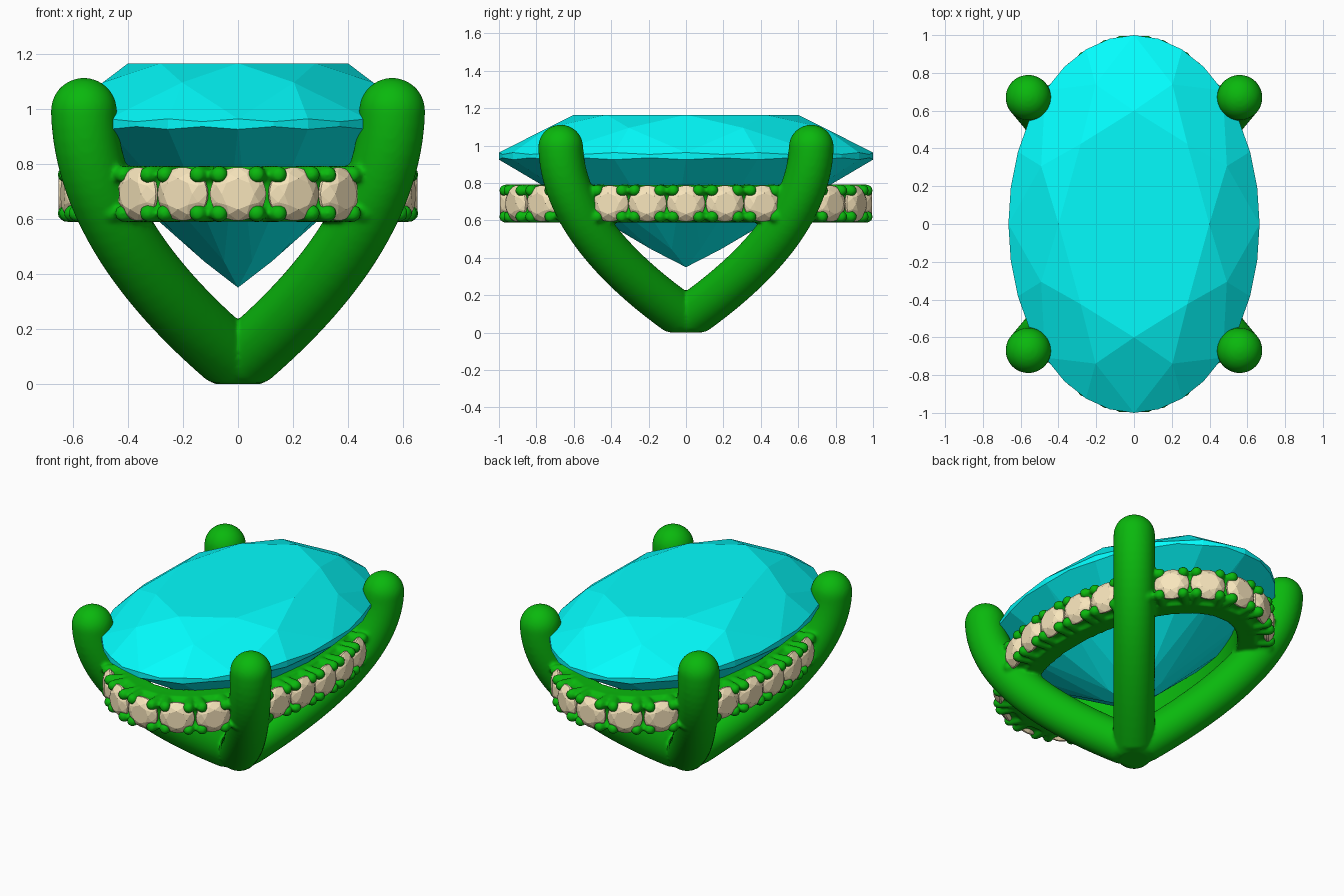
import bpy, bmesh, math
from mathutils import Vector, Matrix

if "Cube" in bpy.data.objects:
    bpy.data.objects.remove(bpy.data.objects["Cube"])

UP = Vector((0, 0, 1))


def material(name, rgb):
    m = bpy.data.materials.new(name)
    m.diffuse_color = (*rgb, 1)
    m.use_nodes = True
    m.node_tree.nodes["Principled BSDF"].inputs["Base Color"].default_value = m.diffuse_color
    return m


def finish(bm, name, mat):
    bmesh.ops.recalc_face_normals(bm, faces=bm.faces)
    me = bpy.data.meshes.new(name)
    bm.to_mesh(me)
    bm.free()
    me.materials.append(mat)
    ob = bpy.data.objects.new(name, me)
    bpy.context.collection.objects.link(ob)
    return ob


def brilliant(bm, mat, table, star, girdle_top, girdle_low, pavilion, culet, wave=0.0):
    """Brilliant cut along local z; table, star and pavilion are (radius, height), girdle radius is 1."""
    def ring(n, r, z, shift=0.0, w=0.0):
        out = []
        for i in range(n):
            a = math.tau * (i + shift) / n
            out.append(bm.verts.new(mat @ Vector((r * math.cos(a), r * math.sin(a), z - w * (i % 2)))))
        return out
    T, S, P = ring(8, *table), ring(8, *star, 0.5), ring(8, *pavilion, 0.5)
    U, L = ring(32, 1, girdle_top, 0, wave), ring(32, 1, girdle_low, 0, -wave)
    C = bm.verts.new(mat @ Vector((0, 0, culet)))
    bm.faces.new(T)
    for i in range(32):
        j = (i + 1) % 32
        bm.faces.new((U[i], U[j], L[j], L[i]))
    for k in range(8):
        n, g = (k + 1) % 8, 4 * k
        bm.faces.new((T[k], T[n], S[k]))
        bm.faces.new((T[k], S[k], U[g], S[k - 1]))
        bm.faces.new((C, P[k], L[g], P[k - 1]))
        for mid, edge in ((S[k], U), (P[k], L)):
            bm.faces.new((mid, edge[g], edge[g + 1], edge[g + 2]))
            bm.faces.new((mid, edge[g + 2], edge[g + 3], edge[(g + 4) % 32]))


def tube(bm, pts, r, side, segs, cap):
    """Round rod through pts with a domed far end; side is perpendicular to the path."""
    n = len(pts)
    dirs = [(pts[min(i + 1, n - 1)] - pts[max(i - 1, 0)]).normalized() for i in range(n)]
    stations = [(p, d, r) for p, d in zip(pts, dirs)]
    for i in range(1, cap + 1):
        a = math.pi / 2 * i / (cap + 0.4)
        stations.append((pts[-1] + dirs[-1] * r * math.sin(a), dirs[-1], r * math.cos(a)))
    rings = []
    for p, d, q in stations:
        v = d.cross(side)
        rings.append([bm.verts.new(p + q * (side * math.cos(math.tau * k / segs) + v * math.sin(math.tau * k / segs)))
                      for k in range(segs)])
    for a, b in zip(rings, rings[1:]):
        for k in range(segs):
            m = (k + 1) % segs
            bm.faces.new((a[k], a[m], b[m], b[k]))
    bm.faces.new(rings[0])
    bm.faces.new(rings[-1])


GEM = material("cyan gem", (0.001, 0.98, 0.98))
METAL = material("green metal", (0.003, 0.48, 0.004))
ACCENT = material("cream gem", (0.93, 0.78, 0.5))

# large oval centre stone
bm = bmesh.new()
brilliant(bm, Matrix.Diagonal((0.665, 1, 1, 1)), (0.6, 1.165), (0.8, 1.095), 0.963, 0.925,
          (0.2, 0.445), 0.35, 0.01)
finish(bm, "centre_stone", GEM)

# four claws sweeping up from a shared flat foot
metal = bmesh.new()
P0, P1, P2, P3 = (0, 0.075), (0.5, 0.34), (0.86, 0.65), (0.873, 0.992)
for sx in (-1, 1):
    for sy in (-1, 1):
        h = Vector((0.56 * sx, 0.67 * sy, 0)).normalized()
        path = []
        for i in range(25):
            t = i / 24
            w = ((1 - t) ** 3, 3 * t * (1 - t) ** 2, 3 * t * t * (1 - t), t ** 3)
            d, z = (sum(c * p[k] for c, p in zip(w, (P0, P1, P2, P3))) for k in (0, 1))
            path.append(h * d + UP * z)
        tube(metal, path, 0.12, h.cross(UP), 40, 8)
bmesh.ops.create_uvsphere(metal, u_segments=32, v_segments=16, radius=0.12,
                          matrix=Matrix.Translation((0, 0, 0.08)))
for v in metal.verts:
    v.co.z = max(v.co.z, 0)

# halo path: evenly spaced points on an ellipse
A, B, ZR, COUNT = 0.602, 0.945, 0.69, 24


def frame(a):
    n = Vector((math.cos(a) / A, math.sin(a) / B, 0)).normalized()
    return Vector((A * math.cos(a), B * math.sin(a), ZR)), n


STEPS = 2400
angles, length = [], [0.0]
for i in range(STEPS):
    p, q = frame(math.tau * i / STEPS)[0], frame(math.tau * (i + 1) / STEPS)[0]
    length.append(length[-1] + (q - p).length)
for k in range(COUNT):
    goal = length[-1] * k / COUNT
    angles.append(math.tau * next(i for i, s in enumerate(length) if s >= goal - 1e-6) / STEPS)

# halo band: tall inner rail with a lower ledge behind the stones
profile = [(-0.165, -0.1), (-0.06, -0.1), (-0.045, -0.08), (0.004, -0.08),
           (0.004, 0.08), (-0.045, 0.08), (-0.06, 0.1), (-0.165, 0.1)]
rings = []
for i in range(120):
    p, n = frame(math.tau * i / 120)
    rings.append([metal.verts.new(p + n * o + UP * z) for o, z in profile])
for i in range(120):
    a, b = rings[i - 1], rings[i]
    for k in range(8):
        metal.faces.new((a[k - 1], a[k], b[k], b[k - 1]))

# halo stones facing outward, each held by four rounded beads
stones = bmesh.new()
for a in angles:
    p, n = frame(a)
    t = UP.cross(n)
    m = Matrix((t, UP, n)).transposed().to_4x4()
    m.translation = p
    brilliant(stones, m @ Matrix.Diagonal((0.102, 0.097, 1, 1)), (0.58, 0.05), (0.82, 0.038),
              0.016, 0.006, (0.3, -0.06), -0.08)
    for u in (-1, 1):
        for w in (-1, 1):
            c = p + t * 0.068 * u + UP * 0.07 * w
            tube(metal, [c - n * 0.09, c + n * 0.022], 0.033, UP, 12, 4)
finish(stones, "halo_stones", ACCENT)

# fuse all metal into one softly blended casting
setting = finish(metal, "metal_setting", METAL)
bpy.context.view_layer.objects.active = setting
setting.select_set(True)
fuse = setting.modifiers.new("fuse", 'REMESH')
fuse.mode, fuse.voxel_size, fuse.use_smooth_shade = 'VOXEL', 0.01, True
soft = setting.modifiers.new("soften", 'SMOOTH')
soft.factor, soft.iterations = 0.5, 5
for name in ("fuse", "soften"):
    bpy.ops.object.modifier_apply(modifier=name)
